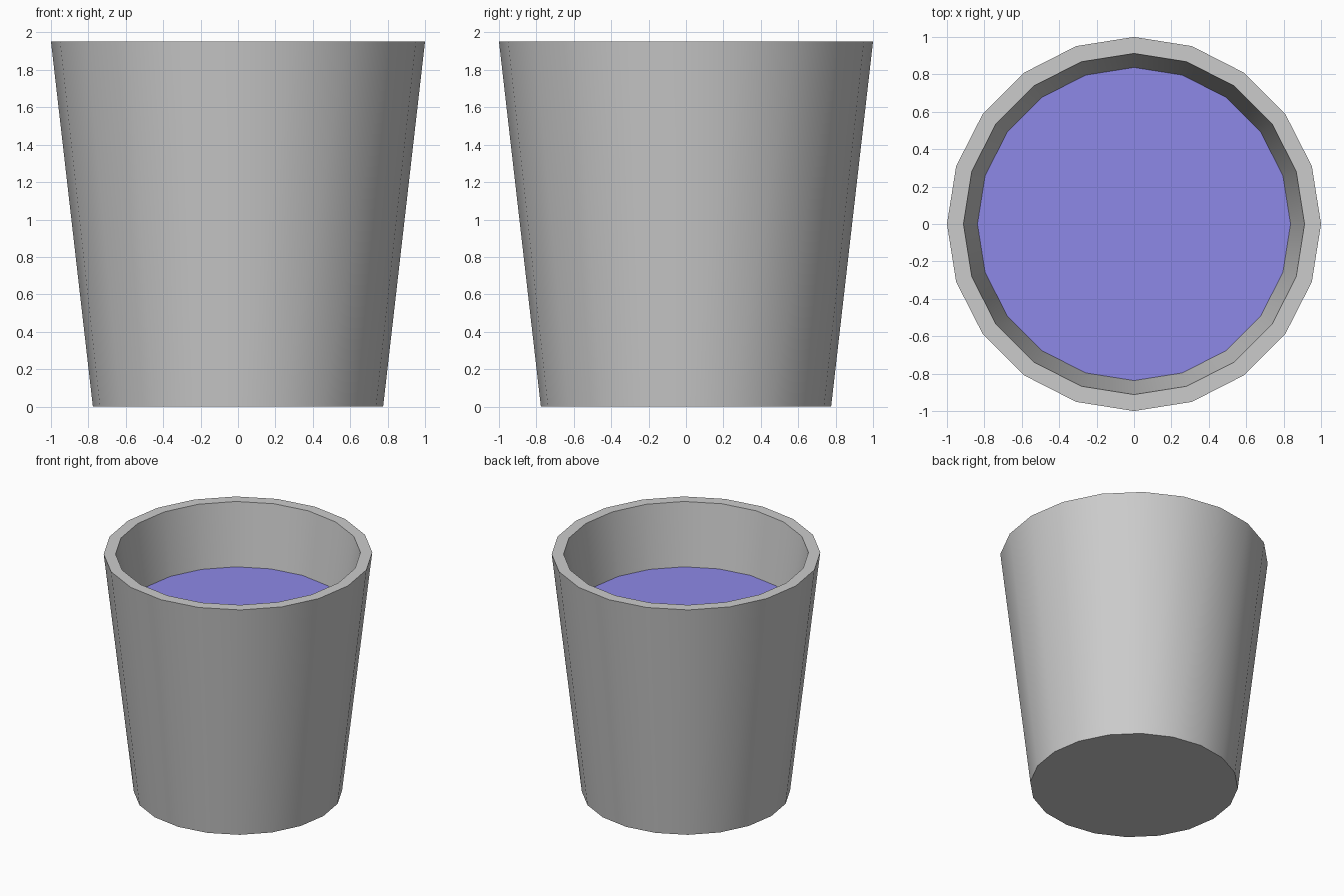
import bpy, bmesh
from math import cos, sin, tau

if "Cube" in bpy.data.objects:
    bpy.data.objects.remove(bpy.data.objects["Cube"])

SIDES = 20


def lathe(name, profile):
    """Spin (radius, z) rings about z and cap both ends with flat polygons."""
    bm = bmesh.new()
    rings = [[bm.verts.new((r * cos(tau * i / SIDES), r * sin(tau * i / SIDES), z))
              for i in range(SIDES)] for r, z in profile]
    for a, b in zip(rings, rings[1:]):
        for i in range(SIDES):
            j = (i + 1) % SIDES
            bm.faces.new((a[i], a[j], b[j], b[i]))
    bm.faces.new(rings[0][::-1])
    if len(rings) > 1:
        bm.faces.new(rings[-1])
        bmesh.ops.recalc_face_normals(bm, faces=bm.faces)
    else:
        bmesh.ops.reverse_faces(bm, faces=bm.faces)
    mesh = bpy.data.meshes.new(name)
    bm.to_mesh(mesh)
    bm.free()
    obj = bpy.data.objects.new(name, mesh)
    bpy.context.collection.objects.link(obj)
    return obj


# Tapered cup: outer wall, flat rim, inner wall and floor
cup = lathe("cup", [(0.776, 0), (1.0, 1.952), (0.912, 1.952), (0.636, 0.1)])
bpy.context.view_layer.objects.active = cup
cup.select_set(True)
bpy.ops.object.shade_smooth_by_angle(angle=0.6)

# Flat liquid surface meeting the inner wall
liquid = lathe("liquid", [(0.837, 1.45)])
blue = bpy.data.materials.new("liquid_blue")
blue.diffuse_color = (0.27, 0.25, 0.8, 1)
blue.use_nodes = True
blue.node_tree.nodes["Principled BSDF"].inputs["Base Color"].default_value = blue.diffuse_color
liquid.data.materials.append(blue)
